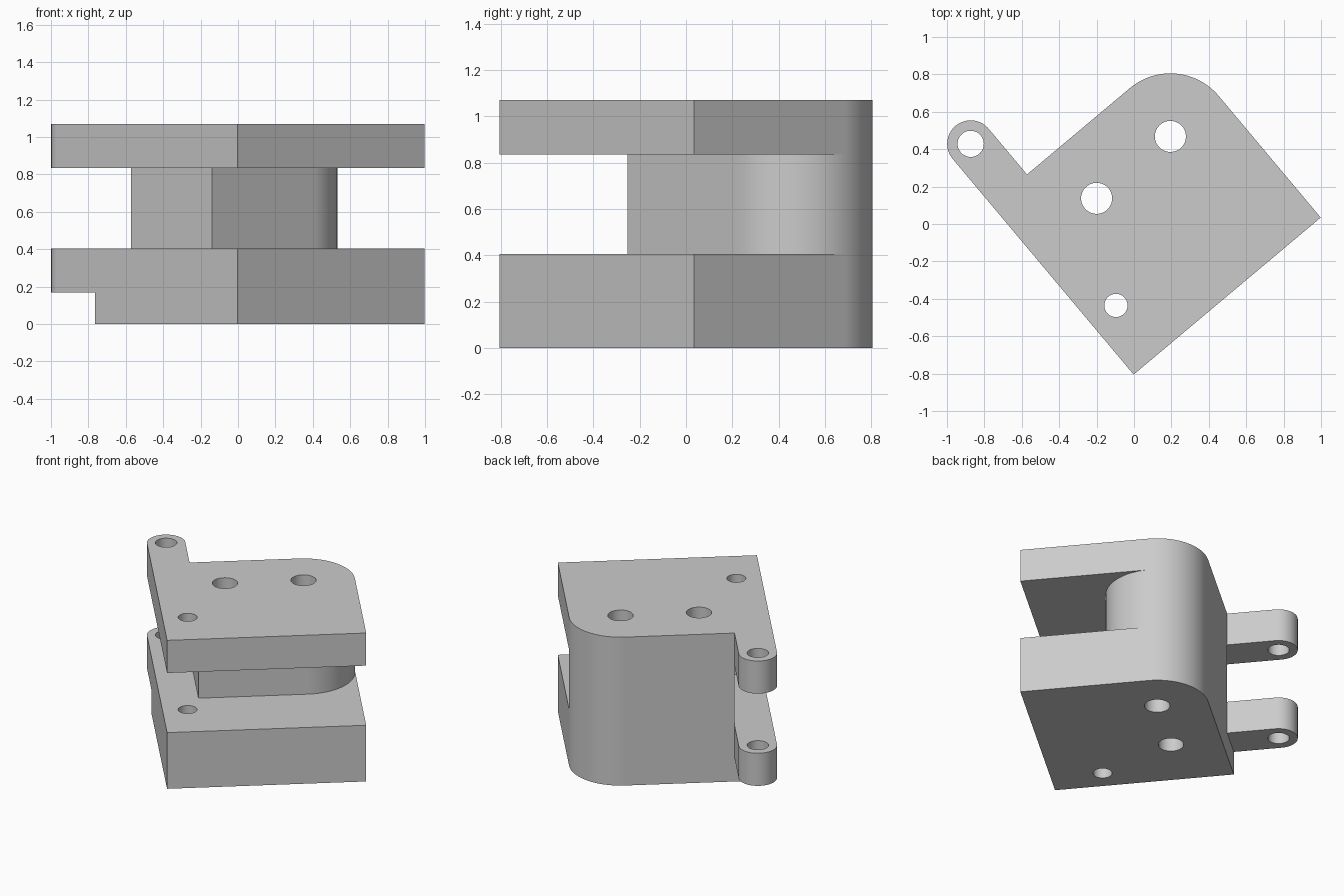
import bpy, bmesh
from math import radians, cos, sin

if "Cube" in bpy.data.objects:
    bpy.data.objects.remove(bpy.data.objects["Cube"])

# Main sizes, in the bracket's own square frame
LENGTH, DEPTH, HEIGHT = 1.306, 1.186, 1.07
ROUND = 0.337                      # rounded back corner
ARM, ARM_END = 0.251, 1.505        # hinge arm width and pivot position
SLOT_LOW, SLOT_HIGH, ARM_LOW = 0.405, 0.835, 0.17
cx, cy = LENGTH - ROUND, DEPTH - ROUND


def arc(x, y, r, start, end, steps=32):
    angles = [radians(start + (end - start) * i / steps) for i in range(steps + 1)]
    return [(x + r * cos(a), y + r * sin(a)) for a in angles]


def prism(name, outline, low, high):
    bm = bmesh.new()
    base = bm.faces.new([bm.verts.new((x, y, low)) for x, y in outline])
    top = bmesh.ops.extrude_face_region(bm, geom=[base])["geom"]
    bmesh.ops.translate(bm, vec=(0, 0, high - low),
                        verts=[v for v in top if isinstance(v, bmesh.types.BMVert)])
    bmesh.ops.recalc_face_normals(bm, faces=bm.faces)
    mesh = bpy.data.meshes.new(name)
    bm.to_mesh(mesh)
    bm.free()
    obj = bpy.data.objects.new(name, mesh)
    bpy.context.collection.objects.link(obj)
    return obj


def activate(obj):
    bpy.ops.object.select_all(action="DESELECT")
    obj.select_set(True)
    bpy.context.view_layer.objects.active = obj


def cut(obj, cutter):
    mod = obj.modifiers.new("cut", "BOOLEAN")
    mod.operation, mod.solver, mod.object = "DIFFERENCE", "EXACT", cutter
    activate(obj)
    bpy.ops.object.modifier_apply(modifier=mod.name)
    bpy.data.objects.remove(cutter)


# Solid block with a rounded corner and a hinge arm
bracket = prism("slotted_hinge_bracket",
                [(0, 0), (LENGTH, 0)] + arc(cx, cy, ROUND, 0, 90) + [(ARM, DEPTH)]
                + arc(ARM / 2, ARM_END, ARM / 2, 0, 180), 0, HEIGHT)

# Slot around the round-ended core, also splitting the arm in two
cut(bracket, prism("slot_cutter",
                   [(-0.2, -0.2), (1.6, -0.2), (1.6, cy)] + arc(cx, cy, ROUND, 0, -90)
                   + [(ARM, cy - ROUND), (ARM, 1.8), (-0.2, 1.8)], SLOT_LOW, SLOT_HIGH))

# Clearance under the lower arm
cut(bracket, prism("arm_clearance_cutter",
                   [(-0.2, DEPTH), (0.4, DEPTH), (0.4, 1.8), (-0.2, 1.8)], -0.2, ARM_LOW))

# Through holes: two bolts, one pin, one hinge pivot
for x, y, r in ((cx, cy, 0.083), (0.454, cy, 0.083),
                (0.165, 0.344, 0.062), (ARM / 2, ARM_END, 0.07)):
    cut(bracket, prism("hole_cutter", arc(x, y, r, 0, 360, 64)[:-1], -0.2, HEIGHT + 0.2))

# Turn the block into place
bracket.rotation_euler.z = radians(40)
bracket.location = (-0.002, -0.805, 0)

# Plain grey finish
grey = bpy.data.materials.new("plain_grey")
grey.use_nodes = True
colour = (0.6, 0.6, 0.6, 1)
grey.diffuse_color = colour
grey.node_tree.nodes["Principled BSDF"].inputs["Base Color"].default_value = colour
bracket.data.materials.clear()
bracket.data.materials.append(grey)
for face in bracket.data.polygons:
    face.material_index = 0

# Smooth curved walls, crisp edges
activate(bracket)
bpy.ops.object.shade_smooth_by_angle(angle=radians(30))
weighted = bracket.modifiers.new("even_shading", "WEIGHTED_NORMAL")
weighted.keep_sharp = True
